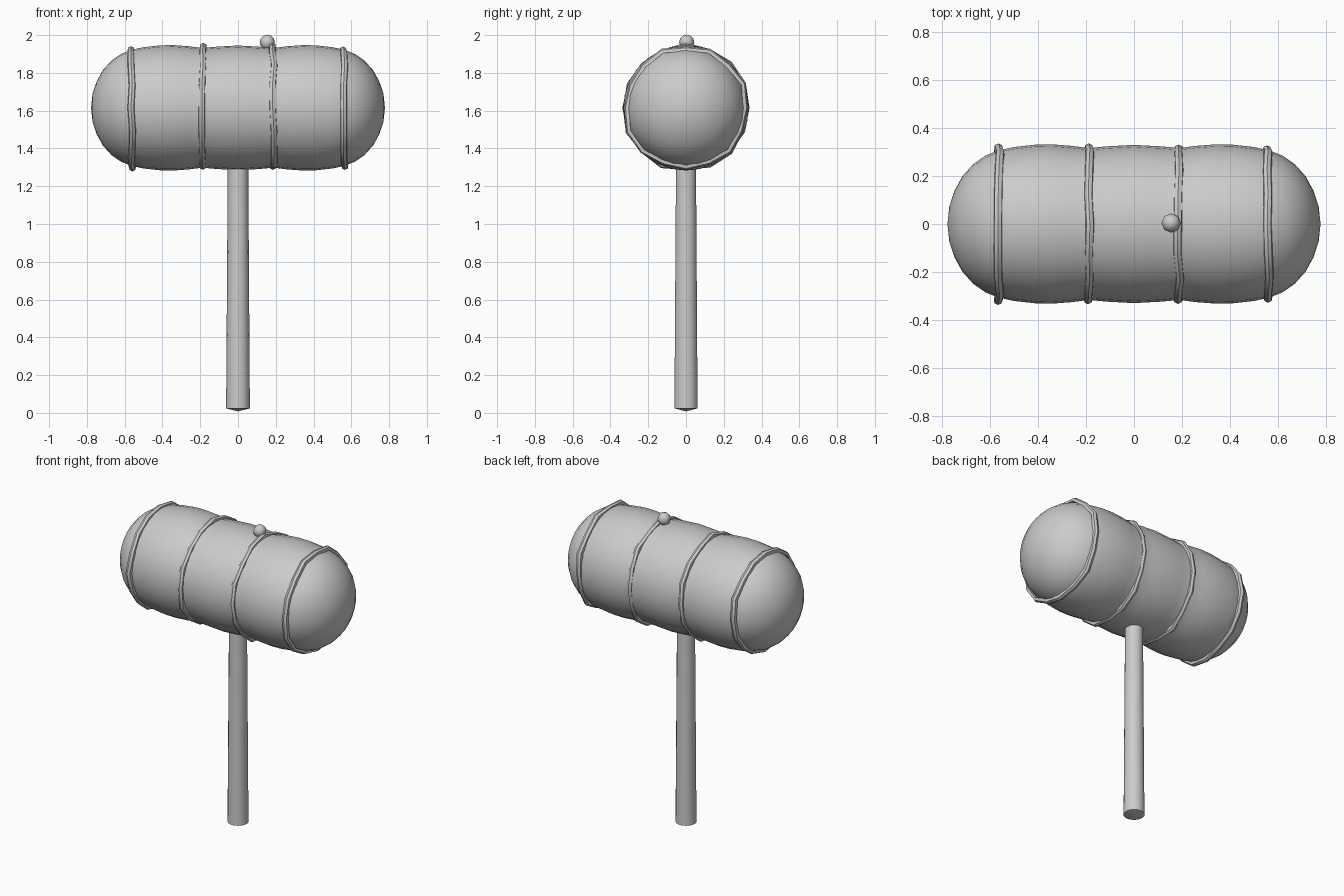
import bpy, bmesh, math, random
from mathutils import Vector

if "Cube" in bpy.data.objects:
    bpy.data.objects.remove(bpy.data.objects["Cube"])

random.seed(4)
HEAD_Z = 1.615


def finish(name, bm, angle=40):
    bmesh.ops.recalc_face_normals(bm, faces=bm.faces)
    mesh = bpy.data.meshes.new(name)
    bm.to_mesh(mesh)
    bm.free()
    obj = bpy.data.objects.new(name, mesh)
    bpy.context.collection.objects.link(obj)
    bpy.ops.object.select_all(action='DESELECT')
    bpy.context.view_layer.objects.active = obj
    obj.select_set(True)
    bpy.ops.object.shade_smooth_by_angle(angle=math.radians(angle))
    return obj


def lathe(name, profile, sides, angle=40):
    """Revolve (radius, height) points about z; zero radii become poles."""
    bm = bmesh.new()
    rings = []
    for r, h in profile:
        n = 1 if r == 0 else sides
        rings.append([bm.verts.new((r * math.cos(2 * math.pi * i / sides),
                                    r * math.sin(2 * math.pi * i / sides), h)) for i in range(n)])
    for a, b in zip(rings, rings[1:]):
        for i in range(sides):
            j = i + 1
            quad = [a[i % len(a)], a[j % len(a)], b[j % len(b)], b[i % len(b)]]
            bm.faces.new(list(dict.fromkeys(quad)))
    return finish(name, bm, angle)


# Head: barrel with gently pinched waists and domed ends, laid along x
half = [(0, 0.778), (0.075, 0.77), (0.14, 0.748), (0.2, 0.715), (0.25, 0.67),
        (0.285, 0.62), (0.307, 0.565), (0.321, 0.50), (0.331, 0.41), (0.332, 0.34),
        (0.326, 0.26), (0.317, 0.19), (0.324, 0.11)]
profile = half + [(0.33, 0)] + [(r, -h) for r, h in reversed(half)]
head = lathe("mallet_head", profile, 28, 60)
head.rotation_euler = (0, math.pi / 2, 0)
head.location = (0, 0, HEAD_Z)

# Handle: slightly tapered rod with a shallow pointed foot
lathe("handle", [(0, 0.008), (0.063, 0.024), (0.062, 0.16), (0.055, 1.2), (0.055, 1.4), (0, 1.4)], 14)


# Bands: thin hand-bent hoops with irregular radius and sideways wobble
def band(name, x, radius, sides=16):
    bm = bmesh.new()
    rings = []
    for i in range(sides):
        a = 2 * math.pi * i / sides
        r = radius + random.uniform(-0.006, 0.012)
        dx = x + random.uniform(-0.006, 0.006)
        section = [(-0.018, -0.012), (-0.015, 0.006), (0.0, 0.013), (0.015, 0.006), (0.018, -0.012)]
        rings.append([bm.verts.new((dx + sx, (r + sr) * math.sin(a), HEAD_Z + (r + sr) * math.cos(a)))
                      for sx, sr in section])
    for i in range(sides):
        p, q = rings[i], rings[(i + 1) % sides]
        for k in range(5):
            bm.faces.new((p[k], p[(k + 1) % 5], q[(k + 1) % 5], q[k]))
    finish(name, bm)


for i, (x, r) in enumerate([(-0.562, 0.315), (-0.188, 0.32), (0.187, 0.321), (0.56, 0.317)]):
    band(f"band_{i + 1}", x, r)

# Knob: small faceted ball resting on top
bm = bmesh.new()
bmesh.ops.create_uvsphere(bm, u_segments=8, v_segments=6, radius=0.04)
bmesh.ops.translate(bm, verts=bm.verts, vec=Vector((0.155, 0.004, 1.962)))
finish("top_knob", bm, 50)
